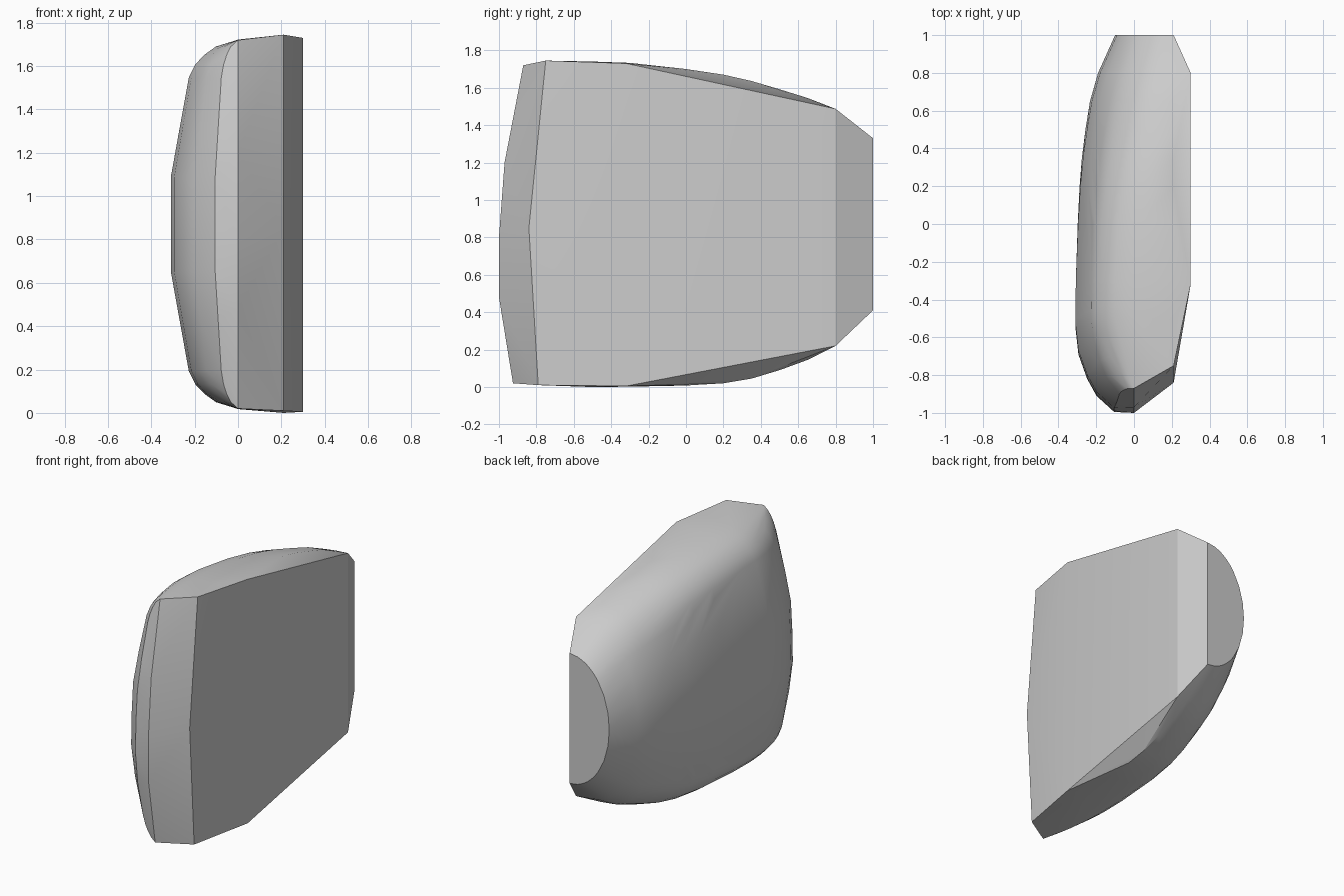
import bpy, bmesh, math

if "Cube" in bpy.data.objects:
    bpy.data.objects.remove(bpy.data.objects["Cube"])

# half cross-section: (relative height from middle, relative bulge toward -x)
PROFILE = [(0, 1), (.25, 1), (.5, .925), (.7, .864), (.78, .84), (.85, .78),
           (.9, .7), (.943, .6), (.98, .4), (1, 0)]
LEVELS = [(s * v, u) for v, u in PROFILE for s in (1, -1)]
FLAT_X = 0.21
pts = []


def interp(table, t):
    for (a, fa), (b, fb) in zip(table, table[1:]):
        if t <= b:
            return fa + (fb - fa) * max(0, t - a) / (b - a)
    return table[-1][1]


# cross-sections toward the back: y, left x, top z, bottom z, roundness
for y, left, top, bot, rnd in [(-.5, -.31, 1.74, .0, 0), (-.3, -.308, 1.733, .002, 0),
                               (0, -.298, 1.70, .008, .1), (.2, -.288, 1.67, .02, .25),
                               (.35, -.276, 1.636, .045, .4), (.5, -.257, 1.592, .09, .55),
                               (.65, -.233, 1.545, .145, .7), (.8, -.19, 1.48, .23, .85),
                               (1, -.1, 1.33, .41, 1)]:
    for v, u in LEVELS:
        bulge = u + (math.sqrt(1 - v * v) - u) * rnd
        pts.append((FLAT_X - (FLAT_X - left) * bulge,  y,
                    (top + bot) / 2 + v * (top - bot) / 2))

# rounded front: raked front line, turned in from the left side
FRONT = [(0.02, -.925), (.48, -1), (.8, -1), (1.2, -.97), (1.72, -.87)]
TURN = [(0, .45), (.05, .31), (.2, .18), (.36, .09), (.66, .005), (1, 0)]
for v, u in LEVELS:
    z = .87 + v * .868
    x0 = FLAT_X - .52 * u
    if x0 < 0:
        for f, dy in TURN:
            pts.append((x0 * (1 - f), interp(FRONT, z) + dy, z))
pts += [(0, y, z) for z, y in FRONT]

# bevelled right side: front edge, flat panel, back edge
pts += [(FLAT_X, -.79, .01), (FLAT_X, -.84, .85), (FLAT_X, -.75, 1.745)]
pts += [(.3, -.32, .005), (.3, -.32, 1.73), (.3, .8, .22), (.3, .8, 1.487)]

bm = bmesh.new()
for p in pts:
    bm.verts.new(p)
bmesh.ops.remove_doubles(bm, verts=bm.verts, dist=.002)
bmesh.ops.convex_hull(bm, input=bm.verts)
bmesh.ops.delete(bm, geom=[v for v in bm.verts if not v.link_faces], context='VERTS')
bmesh.ops.dissolve_limit(bm, angle_limit=math.radians(.5), verts=bm.verts, edges=bm.edges)
bmesh.ops.recalc_face_normals(bm, faces=bm.faces)
mesh = bpy.data.meshes.new("rounded_slab")
bm.to_mesh(mesh)
bm.free()
slab = bpy.data.objects.new("rounded_slab", mesh)
bpy.context.collection.objects.link(slab)
bpy.context.view_layer.objects.active = slab
slab.select_set(True)
bpy.ops.object.shade_smooth_by_angle(angle=math.radians(20))
